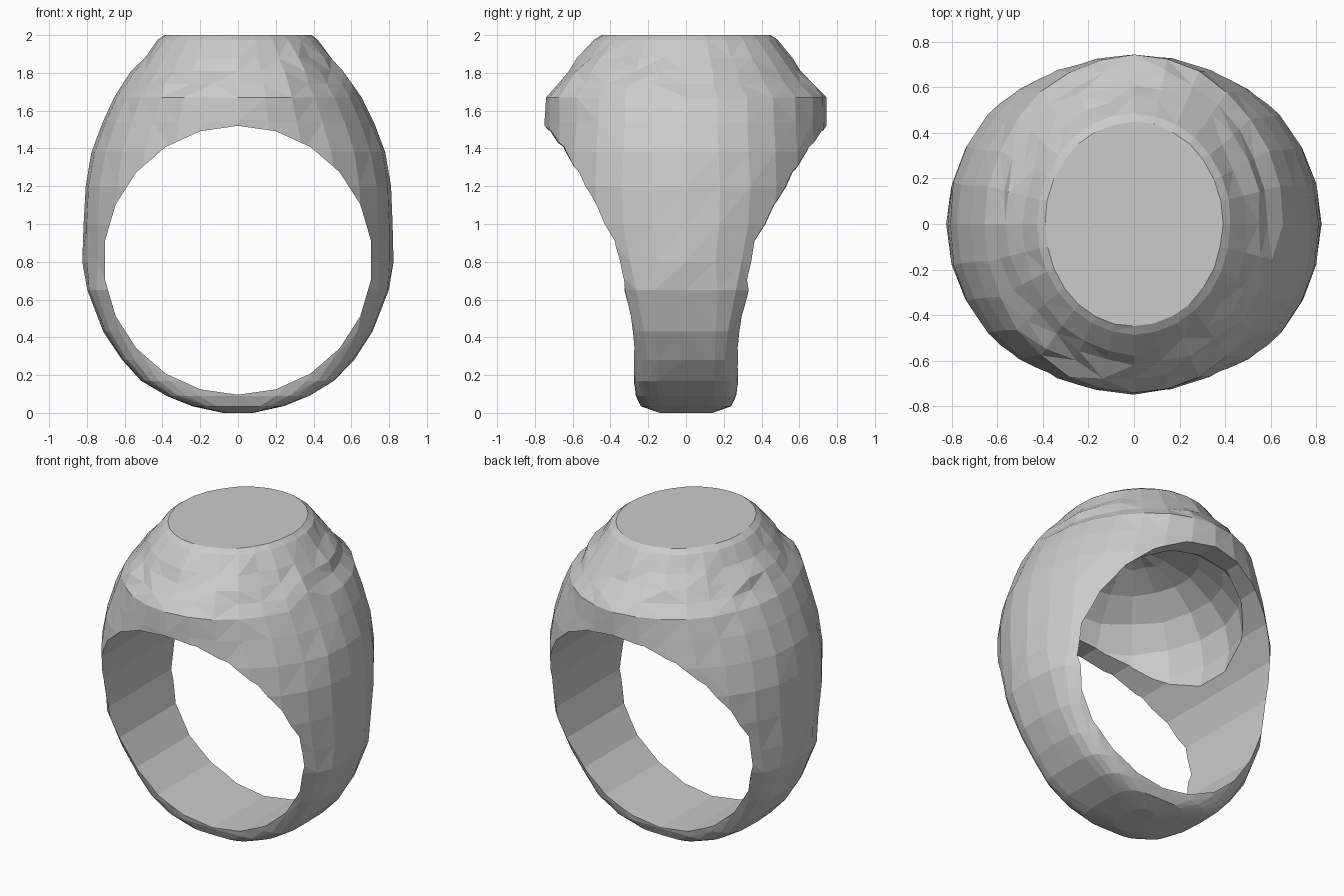
import bpy, bmesh, math, random
from mathutils import Matrix

if "Cube" in bpy.data.objects:
    bpy.data.objects.remove(bpy.data.objects["Cube"])

random.seed(7)
SIDES = 28

# Horizontal sections of the ring body: z, half width x, half depth y, squareness
SECTIONS = [
    (0.00, 0.08, 0.14, 3), (0.035, 0.24, 0.24, 4), (0.09, 0.38, 0.265, 5),
    (0.17, 0.51, 0.28, 5), (0.28, 0.615, 0.297, 4.5), (0.43, 0.713, 0.335, 4),
    (0.65, 0.80, 0.46, 3), (0.80, 0.82, 0.65, 2.1), (1.00, 0.82, 0.735, 2.1),
    (1.20, 0.81, 0.75, 2.12), (1.38, 0.78, 0.747, 2.05), (1.54, 0.72, 0.745, 2),
    (1.67, 0.655, 0.742, 2), (1.74, 0.61, 0.69, 2), (1.81, 0.56, 0.63, 2),
    (1.88, 0.505, 0.57, 2), (1.975, 0.425, 0.485, 2), (2.00, 0.39, 0.45, 2),
]


def power(value, exponent):
    return math.copysign(abs(value) ** exponent, value)


def make_object(name, bm):
    mesh = bpy.data.meshes.new(name)
    bmesh.ops.recalc_face_normals(bm, faces=bm.faces[:])
    bm.to_mesh(mesh)
    bm.free()
    obj = bpy.data.objects.new(name, mesh)
    bpy.context.collection.objects.link(obj)
    return obj


def cut(body, cutter):
    cutter.hide_render = True
    mod = body.modifiers.new("cut", 'BOOLEAN')
    mod.operation = 'DIFFERENCE'
    mod.solver = 'EXACT'
    mod.object = cutter
    bpy.context.view_layer.objects.active = body
    bpy.ops.object.modifier_apply(modifier=mod.name)
    bpy.data.objects.remove(cutter)


# Ring body: lofted sections with a worn, uneven relief below the flat top
bm = bmesh.new()
rings = []
for z, rx, ry, n in SECTIONS:
    ring = []
    for i in range(SIDES):
        a = 2 * math.pi * i / SIDES
        if 1.7 < z < 1.9:
            s = 1 + random.uniform(-0.045, 0.02)
        else:
            s = 1 + random.uniform(-0.006, 0.006)
        x = rx * s * power(math.cos(a), 2 / n)
        y = ry * s * power(math.sin(a), 2 / n)
        ring.append(bm.verts.new((x, y, z)))
    rings.append(ring)
for low, high in zip(rings, rings[1:]):
    for i in range(SIDES):
        j = (i + 1) % SIDES
        quad = [low[i], low[j], high[j], high[i]]
        if random.random() < 0.5:
            bm.faces.new(quad[:3])
            bm.faces.new((quad[0], quad[2], quad[3]))
        else:
            bm.faces.new((quad[0], quad[1], quad[3]))
            bm.faces.new(quad[1:])
bm.faces.new(rings[0][::-1])
bm.faces.new(rings[-1])
ring_body = make_object("signet_ring", bm)

# Finger hole
bm = bmesh.new()
bmesh.ops.create_cone(bm, cap_ends=True, segments=22, radius1=0.712, radius2=0.712,
                      depth=2.4, matrix=Matrix.Translation((0, 0, 0.808))
                      @ Matrix.Rotation(math.pi / 2, 4, 'X'))
cut(ring_body, make_object("finger_hole_cutter", bm))

# Hollow underside of the head, blending into the side walls
bm = bmesh.new()
bmesh.ops.create_uvsphere(bm, u_segments=18, v_segments=10, radius=1,
                          matrix=Matrix.Translation((0, 0, 1.32))
                          @ Matrix.Diagonal((0.64, 0.67, 0.52, 1)))
for v in bm.verts:
    v.co *= 1 + random.uniform(-0.008, 0.008)
cut(ring_body, make_object("head_hollow_cutter", bm))
